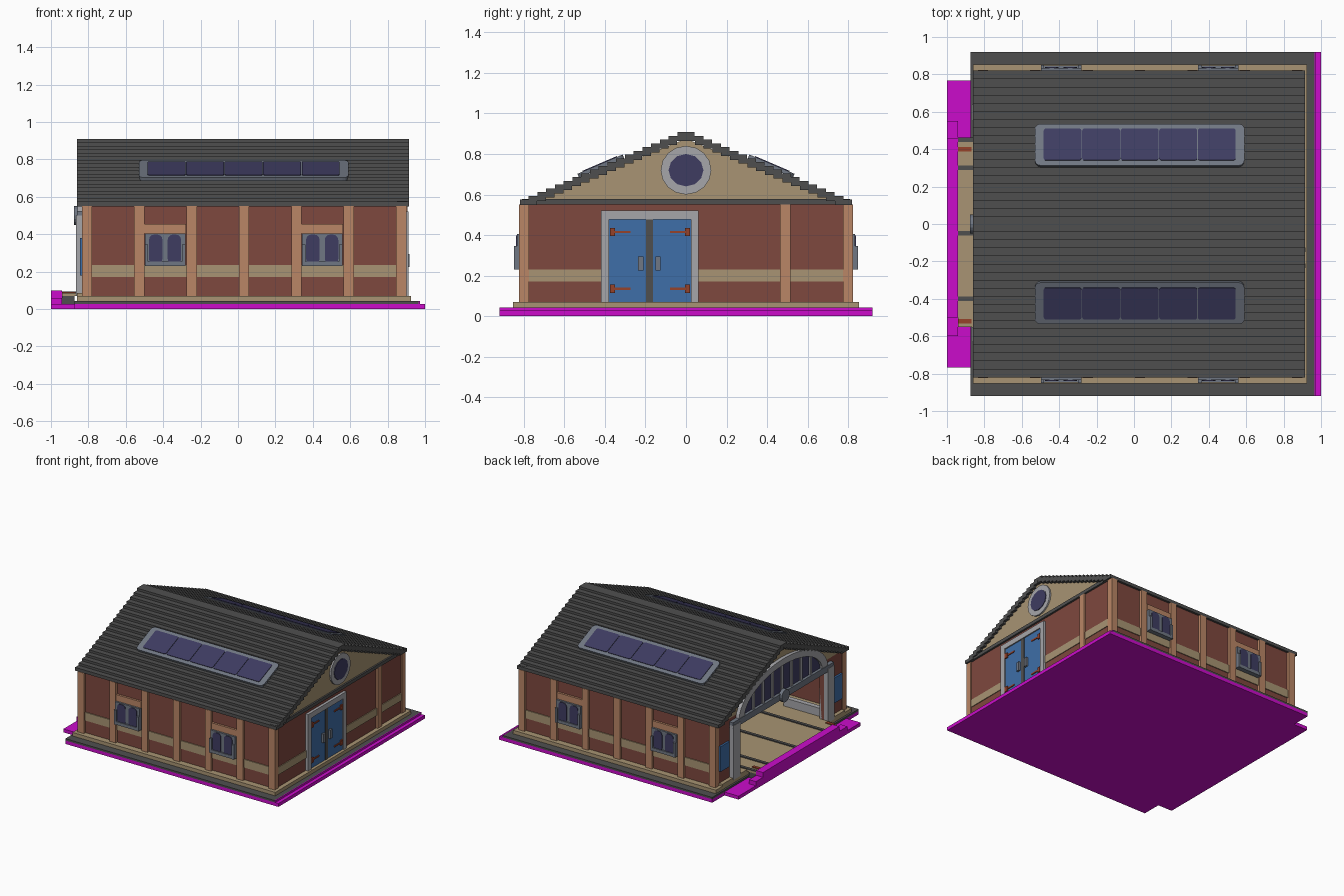
import bpy, bmesh, math
from mathutils import Matrix, Vector

cube = bpy.data.objects.get("Cube")
if cube:
    bpy.data.objects.remove(cube, do_unlink=True)


def srgb(c):
    c /= 255
    return c / 12.92 if c <= 0.04045 else ((c + 0.055) / 1.055) ** 2.4


def material(name, *rgb):
    m = bpy.data.materials.new(name)
    m.use_nodes = True
    col = [srgb(c) for c in rgb] + [1]
    m.diffuse_color = col
    m.node_tree.nodes["Principled BSDF"].inputs["Base Color"].default_value = col
    return m


MAGENTA = material("magenta", 203, 12, 203)
DARK = material("dark grey", 79, 79, 79)
MID = material("blue grey", 112, 119, 131)
LIGHT = material("light grey", 166, 166, 170)
BROWN = material("red brown", 126, 72, 62)
ORANGE = material("light orange brown", 186, 134, 102)
TAN = material("tan", 168, 148, 115)
BLUE = material("blue", 62, 110, 168)
GLASS = material("dark violet glass", 62, 60, 97)
RUST = material("rust", 150, 66, 42)


def finish(name, bm, mat):
    bmesh.ops.recalc_face_normals(bm, faces=bm.faces)
    me = bpy.data.meshes.new(name)
    bm.to_mesh(me)
    bm.free()
    me.materials.append(mat)
    ob = bpy.data.objects.new(name, me)
    bpy.context.collection.objects.link(ob)
    return ob


def boxes(name, mat, *specs):
    """One part made of boxes given as x0, x1, y0, y1, z0, z1."""
    bm = bmesh.new()
    for x0, x1, y0, y1, z0, z1 in specs:
        m = Matrix.Translation(((x0 + x1) / 2, (y0 + y1) / 2, (z0 + z1) / 2))
        m = m @ Matrix.Diagonal((x1 - x0, y1 - y0, z1 - z0, 1))
        bmesh.ops.create_cube(bm, size=1, matrix=m)
    return finish(name, bm, mat)


def prism(name, mat, outlines, d0, d1, axis, tilt=None):
    """Extrude flat outlines from d0 to d1 along an axis."""
    place = {"x": lambda a, b: Vector((d0, a, b)),
             "y": lambda a, b: Vector((a, d0, b)),
             "z": lambda a, b: Vector((a, b, d0))}[axis]
    step = Vector([(d1 - d0) * (axis == c) for c in "xyz"])
    bm = bmesh.new()
    for pts in outlines:
        f = bm.faces.new([bm.verts.new(place(*p)) for p in pts])
        ext = bmesh.ops.extrude_face_region(bm, geom=[f], use_keep_orig=True)
        bmesh.ops.translate(bm, vec=step, verts=[v for v in ext["geom"] if isinstance(v, bmesh.types.BMVert)])
    if tilt:
        bm.transform(tilt)
    return finish(name, bm, mat)


def ellipse(a, b, ra, rb, n=16, arc=1.0):
    count = n if arc == 1 else n + 1
    return [(a + ra * math.cos(math.tau * arc * i / n), b + rb * math.sin(math.tau * arc * i / n)) for i in range(count)]


def rounded(a0, a1, b0, b1, r, n=3):
    pts = []
    corners = [(a1 - r, b1 - r), (a0 + r, b1 - r), (a0 + r, b0 + r), (a1 - r, b0 + r)]
    for q, (a, b) in enumerate(corners):
        for i in range(n + 1):
            t = math.pi / 2 * (q + i / n)
            pts.append((a + r * math.cos(t), b + r * math.sin(t)))
    return pts


# Ground plates, entrance ramp and floor
boxes("ground_plate", MAGENTA, (-0.875, 1, -0.92, 0.92, 0, 0.027), (-1, -0.875, -0.767, 0.767, 0, 0.027),
      (0.965, 0.972, -0.92, 0.92, 0.027, 0.042))
boxes("entrance_ramp", MAGENTA, (-1, -0.94, -0.6, 0.55, 0.027, 0.06), (-1, -0.94, -0.5, 0.46, 0.06, 0.098))
boxes("paving", DARK, (-0.875, 0.965, -0.92, 0.92, 0.027, 0.042), (-0.94, -0.875, -0.55, 0.46, 0.027, 0.07))
boxes("plinth", TAN, (-0.86, 0.925, -0.853, 0.853, 0.042, 0.07))
boxes("floor", TAN, (-0.94, -0.86, -0.55, 0.46, 0.07, 0.085), (-0.86, 0.86, -0.77, 0.77, 0.07, 0.085))
boxes("floor_strips", DARK, *[(-0.94, 0.86, y - 0.012, y + 0.012, 0.085, 0.093) for y in (-0.4, -0.05, 0.3, 0.45)])
boxes("floor_markers", RUST, *[(-0.94, -0.87, y - 0.012, y + 0.012, 0.085, 0.092) for y in (-0.52, 0.4)])
boxes("entrance_kerb", LIGHT, (-0.86, -0.45, -0.62, -0.58, 0.085, 0.15))

# Walls, timber posts and stripes
posts = [-0.835 + 0.28 * i for i in range(7)]
boxes("end_wall", BROWN, (0.85, 0.89, -0.8, 0.8, 0.07, 0.55))
boxes("end_wall_stripe", TAN, (0.885, 0.896, -0.8, -0.42, 0.17, 0.23), (0.885, 0.896, 0.06, 0.8, 0.17, 0.23))
boxes("end_posts", ORANGE, (0.86, 0.905, 0.465, 0.515, 0.07, 0.55))
boxes("entrance_walls", BROWN, (-0.83, -0.79, 0.55, 0.8, 0.07, 0.55), (-0.83, -0.79, -0.8, -0.55, 0.07, 0.55))
for side, s in (("front", -1), ("back", 1)):
    def span(a, b):
        return min(s * a, s * b), max(s * a, s * b)

    boxes(side + "_wall", BROWN, (-0.82, 0.885, *span(0.76, 0.803), 0.07, 0.55))
    boxes(side + "_stripe", TAN, (-0.82, 0.885, *span(0.8, 0.81), 0.17, 0.235))
    boxes(side + "_posts", ORANGE, *[(x, x + 0.055, *span(0.775, 0.823), 0.07, 0.55) for x in posts])
    for wx, place in ((-0.39, "left"), (0.45, "right")):
        name = f"{side}_{'right' if wx < 0 else 'left'}_window"
        boxes(name + "_lintel", ORANGE, (wx - 0.112, wx + 0.112, *span(0.8, 0.82), 0.405, 0.455))
        boxes(name + "_frame", MID, (wx - 0.108, wx + 0.108, *span(0.8, 0.835), 0.23, 0.405),
              (wx - 0.108, wx + 0.108, *span(0.8, 0.847), 0.23, 0.255),
              (wx - 0.108, wx - 0.09, *span(0.8, 0.85), 0.23, 0.345),
              (wx + 0.09, wx + 0.108, *span(0.8, 0.85), 0.23, 0.345))
        prism(name + "_panes", GLASS, [rounded(c - 0.036, c + 0.036, 0.24, 0.398, 0.028) for c in (wx - 0.05, wx + 0.05)],
              s * 0.833, s * 0.84, "y")

# Gables
gable = [(-0.77, 0.55), (0.77, 0.55), (0.74, 0.575), (0, 0.875), (-0.74, 0.575)]
prism("end_gable", TAN, [gable], 0.85, 0.892, "x")
prism("entrance_gable", TAN, [[(-0.55, 0.5), (0.55, 0.5), (0.55, 0.55)] + gable[1:] + [(-0.77, 0.55), (-0.55, 0.55)]],
      -0.83, -0.79, "x")
boxes("gable_beam", DARK, (0.85, 0.905, -0.81, 0.81, 0.55, 0.577))

# Round gable window
prism("round_window_frame", LIGHT, [ellipse(0, 0.72, 0.125, 0.12)], 0.88, 0.904, "x")
prism("round_window_glass", GLASS, [ellipse(0, 0.72, 0.086, 0.08, 12)], 0.902, 0.909, "x")

# Double door
boxes("door_frame", LIGHT, (0.87, 0.912, -0.42, -0.38, 0.042, 0.52), (0.87, 0.912, 0.025, 0.062, 0.042, 0.52),
      (0.87, 0.912, -0.42, 0.062, 0.477, 0.52))
boxes("door_leaves", BLUE, (0.87, 0.902, -0.38, -0.195, 0.042, 0.477), (0.87, 0.902, -0.163, 0.025, 0.042, 0.477))
boxes("door_divider", DARK, (0.87, 0.906, -0.197, -0.162, 0.042, 0.477))
boxes("door_handles", MID, *[(0.9, 0.918, y - 0.013, y + 0.013, 0.225, 0.295) for y in (-0.223, -0.138)])
hinges = []
for z in (0.135, 0.415):
    for y, d in ((-0.375, 1), (0.02, -1)):
        hinges.append((0.9, 0.912, min(y, y + d * 0.025), max(y, y + d * 0.025), z - 0.02, z + 0.02))
        hinges.append((0.9, 0.908, min(y, y + d * 0.1), max(y, y + d * 0.1), z - 0.006, z + 0.006))
boxes("door_hinges", RUST, *hinges)

# Open entrance: posts, beam, hub, arched window
boxes("entrance_posts", LIGHT, *[(-0.865, -0.79, min(a, b), max(a, b), 0.07, 0.5) for a, b in ((0.55, 0.64), (-0.55, -0.63))])
boxes("entrance_beam", MID, (-0.862, -0.79, -0.63, 0.64, 0.475, 0.525))
prism("entrance_hub", MID, [ellipse(0, 0.5, 0.05, 0.05)], -0.878, -0.85, "x")
prism("arch_glass", GLASS, [ellipse(0, 0.51, 0.52, 0.25, 20, 0.5)], -0.84, -0.826, "x")
outer, inner = ellipse(0, 0.51, 0.56, 0.28, 20, 0.5), ellipse(0, 0.51, 0.49, 0.23, 20, 0.5)
prism("arch_frame", LIGHT, [[outer[i], outer[i + 1], inner[i + 1], inner[i]] for i in range(20)], -0.858, -0.826, "x")
boxes("arch_mullions", LIGHT, *[(-0.85, -0.83, y - 0.012, y + 0.012, 0.52, 0.51 + 0.24 * math.sqrt(1 - (y / 0.51) ** 2))
                                for y in (-0.36, -0.24, -0.12, 0, 0.12, 0.24, 0.36)])
boxes("side_panels", BLUE, (-0.845, -0.82, 0.66, 0.77, 0.18, 0.38), (-0.845, -0.82, -0.76, -0.65, 0.18, 0.38))

# Stepped roof courses
courses = []
for k in range(19):
    y, top = 0.82 - 0.0432 * k, 0.575 + 0.0185 * k
    for s in (-1, 1):
        a, b = s * y, s * max(y - 0.085, 0)
        courses.append((-0.86, 0.913, min(a, b), max(a, b), top - 0.026, top))
boxes("roof", DARK, *courses)

# Skylights on both slopes
slope = math.atan(0.428)
for name, s in (("front_skylight", -1), ("back_skylight", 1)):
    tilt = Matrix.Translation((0.03, s * 0.4225, 0.745)) @ Matrix.Rotation(-s * slope, 4, "X")
    prism(name + "_frame", MID, [rounded(-0.56, 0.56, -0.121, 0.121, 0.03)], -0.015, 0.005, "z", tilt)
    prism(name + "_panes", GLASS, [rounded(x - 0.101, x + 0.101, -0.092, 0.092, 0.012)
                                   for x in [-0.412 + 0.206 * i for i in range(5)]], 0.004, 0.009, "z", tilt)
